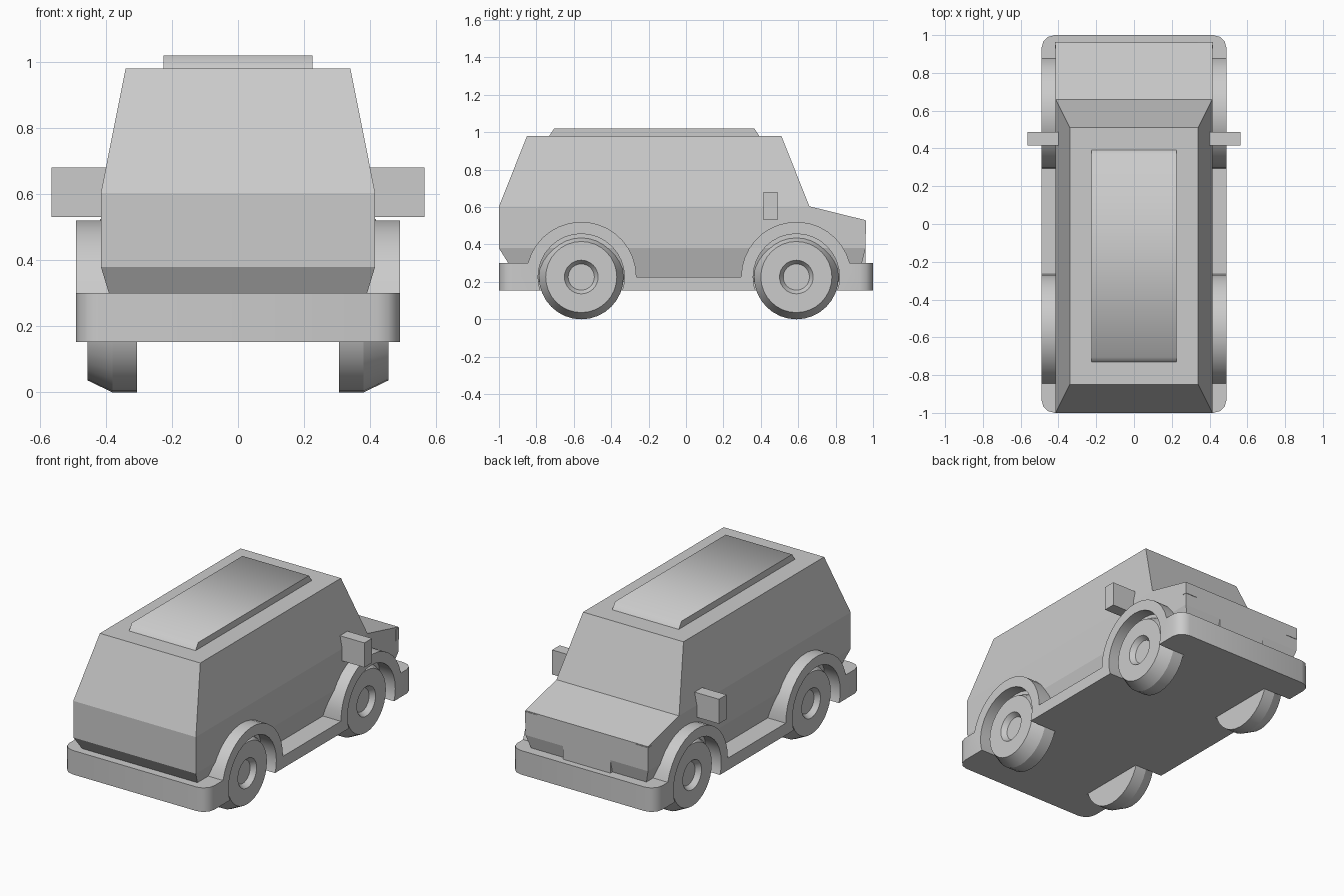
import bpy, bmesh
from math import sin, cos, pi, asin, sqrt, radians

if "Cube" in bpy.data.objects:
    bpy.data.objects.remove(bpy.data.objects["Cube"])

WHEELS_Y = (-0.56, 0.59)
AXLE_Z = 0.226


def finish(bm, name, smooth=None):
    bmesh.ops.recalc_face_normals(bm, faces=bm.faces)
    me = bpy.data.meshes.new(name)
    bm.to_mesh(me)
    bm.free()
    ob = bpy.data.objects.new(name, me)
    bpy.context.collection.objects.link(ob)
    if smooth:
        smooth_edges(ob, smooth)
    return ob


def smooth_edges(ob, angle):
    bpy.ops.object.select_all(action='DESELECT')
    ob.select_set(True)
    bpy.context.view_layer.objects.active = ob
    bpy.ops.object.shade_smooth_by_angle(angle=radians(angle))


def mirrored_prism(profile, sides):
    """Side profile of (half width, y, z) joined across x = 0; sides lists the flank faces."""
    bm = bmesh.new()
    rows = [[bm.verts.new((s * x, y, z)) for x, y, z in profile] for s in (-1, 1)]
    n = len(profile)
    for i in range(n):
        j = (i + 1) % n
        bm.faces.new((rows[0][i], rows[0][j], rows[1][j], rows[1][i]))
    for row in rows:
        for side in sides:
            bm.faces.new([row[i] for i in side])
    return bm


def box(name, x, y, z):
    bm = bmesh.new()
    bmesh.ops.create_cube(bm, size=1)
    for v in bm.verts:
        v.co = [lo if c < 0 else hi for c, (lo, hi) in zip(v.co, (x, y, z))]
    return finish(bm, name)


def lathe_x(name, profile, y, side, steps=32, smooth=None):
    """Spin (x, radius) points about an axle running along x."""
    bm = bmesh.new()
    rings = [[bm.verts.new((side * x, y + r * cos(2 * pi * k / steps),
                            AXLE_Z + r * sin(2 * pi * k / steps)))
              for k in range(steps)] for x, r in profile]
    for a, b in zip(rings, rings[1:]):
        for k in range(steps):
            m = (k + 1) % steps
            bm.faces.new((a[k], a[m], b[m], b[k]))
    bm.faces.new(rings[0])
    bm.faces.new(rings[-1])
    return finish(bm, name, smooth)


# Body shell: cabin, hood and tucked-in lower sides
body = [(.34, -.85, .98), (.34, .51, .98), (.415, .66, .604), (.415, .96, .53),
        (.415, .96, .38), (.36, .915, .20), (.36, -.888, .20), (.415, -1, .38),
        (.415, -1, .604)]
finish(mirrored_prism(body, [(0, 1, 2, 8), (8, 2, 3, 4, 7), (7, 4, 5, 6)]), "body")

# Chassis: bumpers, sills and wheel arches in one profile
R, SILL, BUMPER = 0.295, 0.225, 0.30
a_out = asin((BUMPER - AXLE_Z) / R)
arch = [(R * cos(t), AXLE_Z + R * sin(t))
        for t in [a_out + (pi - a_out) * k / 16 for k in range(17)]]
outline = [(-1, .153), (-1, BUMPER)]
outline += [(WHEELS_Y[0] - dy, z) for dy, z in arch]
outline += [(WHEELS_Y[1] + dy, z) for dy, z in reversed(arch)]
outline += [(1, BUMPER), (1, .153)]
bm = mirrored_prism([(.49, y, z) for y, z in outline], [range(len(outline))])
corners = [e for e in bm.edges
           if all(abs(v.co.y) > .99 for v in e.verts)
           and abs(e.verts[0].co.z - e.verts[1].co.z) > .1]
bmesh.ops.bevel(bm, geom=corners, offset=.07, segments=3, profile=.5, affect='EDGES')
chassis = finish(bm, "chassis")

# Wheels and the wells cut for them
tyre = [(.305, .226), (.38, .226), (.455, .19), (.455, .09), (.425, .07)]
for wy, where in zip(WHEELS_Y, ("front", "rear")):
    for side, hand in ((-1, "left"), (1, "right")):
        lathe_x(f"{where}_{hand}_wheel", tyre, wy, side, smooth=25)
        cutter = lathe_x(f"{where}_{hand}_well_cutter", [(.30, .231), (.6, .231)], wy, side)
        cutter.hide_render = True
        cutter.hide_set(True)
        cut = chassis.modifiers.new("wheel_well", 'BOOLEAN')
        cut.operation = 'DIFFERENCE'
        cut.solver = 'EXACT'
        cut.object = cutter
bpy.context.view_layer.objects.active = chassis
chassis.select_set(True)
for mod in list(chassis.modifiers):
    bpy.ops.object.modifier_apply(modifier=mod.name)
for ob in list(bpy.data.objects):
    if ob.name.endswith("_cutter"):
        bpy.data.objects.remove(ob)
smooth_edges(chassis, 35)

# Raised roof panel with sloped ends
panel = [(.225, -.735, .975), (.225, -.705, 1.02), (.225, .365, 1.02), (.225, .395, .975)]
finish(mirrored_prism(panel, [range(4)]), "roof_panel", 60)

# Side mirrors
for s, hand in ((-1, "left"), (1, "right")):
    box(f"{hand}_mirror", sorted((s * .385, s * .565)), (.415, .488), (.53, .68))
    # Thin lamps on the nose corners
    box(f"{hand}_lamp", sorted((s * .335, s * .417)), (.93, .963), (.455, .525))

# Plate below the nose
box("nose_plate", (-.16, .16), (.90, .96), (.30, .385))
